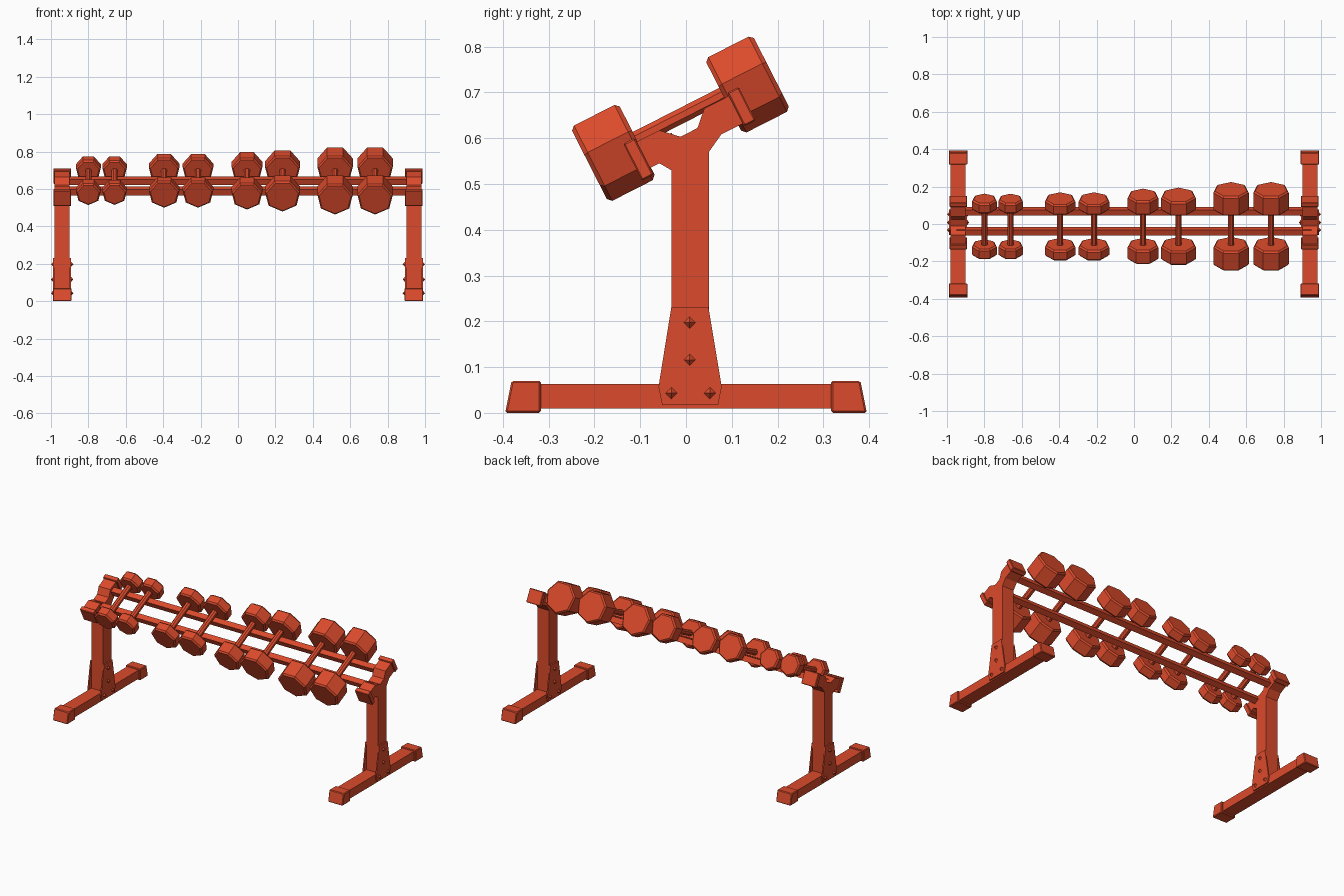
import bpy, bmesh, math
from mathutils import Vector

if "Cube" in bpy.data.objects:
    bpy.data.objects.remove(bpy.data.objects["Cube"])

TILT = math.atan2(0.454, 0.891)
CU, SU = math.cos(TILT), math.sin(TILT)
AXIS_Z = 0.654          # height of the dumbbell axis at y = 0

red = bpy.data.materials.new("red_paint")
red.diffuse_color = (0.72, 0.07, 0.025, 1)
red.use_nodes = True
red.node_tree.nodes["Principled BSDF"].inputs["Base Color"].default_value = red.diffuse_color


def finish(name, bm, bevel=0.0):
    bmesh.ops.recalc_face_normals(bm, faces=bm.faces)
    if bevel:
        bmesh.ops.bevel(bm, geom=bm.edges[:], offset=bevel, segments=1, affect='EDGES')
    me = bpy.data.meshes.new(name)
    bm.to_mesh(me)
    bm.free()
    me.materials.append(red)
    ob = bpy.data.objects.new(name, me)
    bpy.context.collection.objects.link(ob)
    return ob


def loft(bm, rings):
    """Skin a list of point rings and cap both ends."""
    vs = [[bm.verts.new(p) for p in r] for r in rings]
    n = len(vs[0])
    for a, b in zip(vs, vs[1:]):
        for i in range(n):
            j = (i + 1) % n
            bm.faces.new((a[i], a[j], b[j], b[i]))
    bm.faces.new(vs[0])
    bm.faces.new(vs[-1])


def prism(name, profile, x0, x1, bevel=0.0):
    """Extrude a y-z profile along x."""
    bm = bmesh.new()
    loft(bm, [[(x, y, z) for y, z in profile] for x in (x0, x1)])
    return finish(name, bm, bevel)


def tilted(s, v):
    """Point in the tilted shelf plane -> (y, z)."""
    return s * CU - v * SU, AXIS_Z + s * SU + v * CU


def tilted_box(cy, cz, du, dv):
    return [(cy + a * du / 2 * CU - b * dv / 2 * SU, cz + a * du / 2 * SU + b * dv / 2 * CU)
            for a, b in ((-1, -1), (1, -1), (1, 1), (-1, 1))]


def lathe(bm, x, stations, sides):
    """Faceted solid round the tilted axis; stations are (s, radius)."""
    rings = []
    for s, r in stations:
        ring = []
        for k in range(sides):
            a = math.pi / sides + 2 * math.pi * k / sides
            ring.append((x + r * math.sin(a), *tilted(s, r * math.cos(a))))
        rings.append(ring)
    loft(bm, rings)


# Profiles of the end frames
post = [(-0.032, 0.03), (0.05, 0.03), (0.05, 0.57), (0.077, 0.608), (0.135, 0.637),
        (0.105, 0.698), (0.04, 0.665), (0.025, 0.622), (-0.012, 0.603), (-0.058, 0.617),
        (-0.115, 0.589), (-0.088, 0.53), (-0.058, 0.545), (-0.032, 0.53)]
gusset = [(-0.032, 0.231), (0.049, 0.231), (0.078, 0.057), (0.07, 0.017),
          (-0.052, 0.017), (-0.06, 0.057)]
base = [(-0.33, 0.01), (0.33, 0.01), (0.33, 0.063), (-0.33, 0.063)]
bolts = [(0.008, 0.197), (0.008, 0.116), (-0.032, 0.043), (0.052, 0.043)]

for side, sx in (("left", -1), ("right", 1)):
    # Upright with forked arms, and floor beam
    prism(f"{side}_post", post, sx * 0.90, sx * 0.98)
    prism(f"{side}_base_beam", base, sx * 0.90, sx * 0.98)
    # End caps of the floor beam
    for end, sy in (("front", -1), ("back", 1)):
        cap = [(sy * y, z) for y, z in ((0.317, 0), (0.395, 0), (0.381, 0.07), (0.317, 0.07))]
        prism(f"{side}_{end}_foot_cap", cap, sx * 0.89, sx * 0.99, 0.004)
    # End caps of the arms
    for end, cy, cz, h in (("front", -0.104, 0.554, 0.09), ("back", 0.121, 0.669, 0.082)):
        prism(f"{side}_{end}_arm_cap", tilted_box(cy, cz, 0.028, h),
              sx * 0.892, sx * 0.987, 0.003)
    # Gusset plates and pyramid bolts on both faces of the post
    for face, x0, d in (("outer", 0.98, 1), ("inner", 0.90, -1)):
        prism(f"{side}_{face}_gusset", gusset, sx * x0, sx * (x0 + d * 0.008))
        bm = bmesh.new()
        for y, z in bolts:
            xb, xt = sx * (x0 + d * 0.006), sx * (x0 + d * 0.02)
            ring = [(xb, y + 0.015 * c, z + 0.015 * s)
                    for c, s in ((1, 0), (0, 1), (-1, 0), (0, -1))]
            vs = [bm.verts.new(p) for p in ring]
            tip = bm.verts.new((xt, y, z))
            bm.faces.new(vs)
            for i in range(4):
                bm.faces.new((vs[i], vs[(i + 1) % 4], tip))
        finish(f"{side}_{face}_bolts", bm)

# Two tilted square rails
for name, cy, cz in (("front_rail", -0.039, 0.589), ("back_rail", 0.068, 0.644)):
    prism(name, tilted_box(cy, cz, 0.034, 0.034), -0.95, 0.95)

# Dumbbells: x position, head radius, half length
dumbbells = [(-0.80, 0.068, 0.168), (-0.66, 0.067, 0.168),
             (-0.395, 0.084, 0.168), (-0.214, 0.084, 0.168),
             (0.048, 0.084, 0.19), (0.238, 0.096, 0.19),
             (0.519, 0.097, 0.223), (0.733, 0.097, 0.223)]
MID, INNER, BEV = -0.016, 0.106, 0.009
for i, (x, r, half) in enumerate(dumbbells, 1):
    bm = bmesh.new()
    lathe(bm, x, [(MID - INNER - 0.02, 0.018), (MID + INNER + 0.02, 0.018)], 8)
    finish(f"dumbbell_{i}_handle", bm)
    bm = bmesh.new()
    for d in (-1, 1):
        lathe(bm, x, [(MID + d * INNER, r - BEV), (MID + d * (INNER + BEV), r),
                      (MID + d * (half - BEV), r), (MID + d * half, r - BEV)], 7)
    finish(f"dumbbell_{i}_heads", bm)
